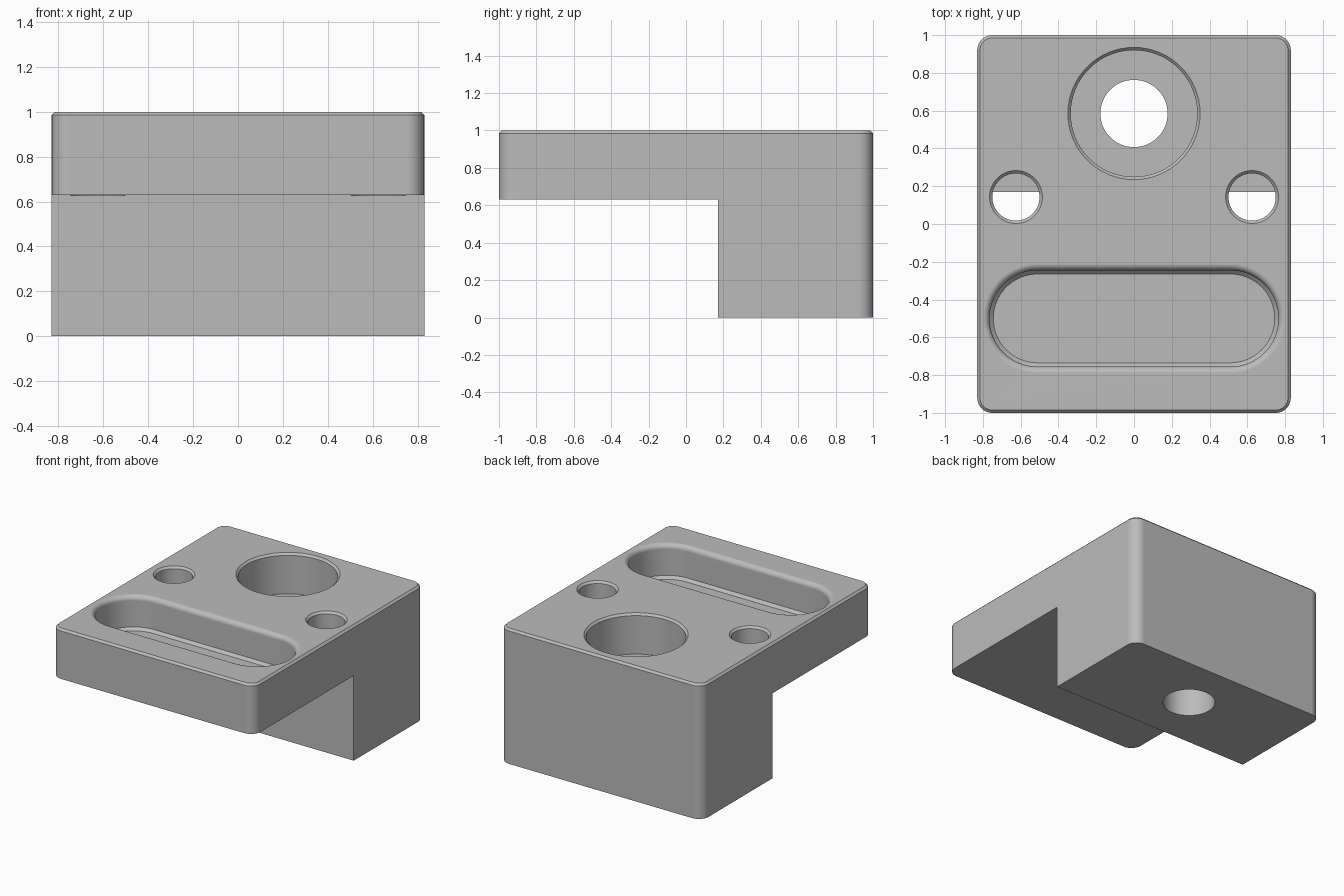
import bpy
import bmesh
import math

if "Cube" in bpy.data.objects:
    bpy.data.objects.remove(bpy.data.objects["Cube"])

GREY = bpy.data.materials.new("plain grey")
GREY.diffuse_color = (0.5, 0.5, 0.5, 1)
GREY.use_nodes = True
GREY.node_tree.nodes["Principled BSDF"].inputs["Base Color"].default_value = GREY.diffuse_color


def outline(hx, hy, r, seg):
    """Rounded rectangle; a circle when hx = hy = r."""
    pts = []
    for k, (sx, sy) in enumerate([(1, 1), (-1, 1), (-1, -1), (1, -1)]):
        for i in range(seg + 1):
            a = math.pi / 2 * (k + i / seg)
            p = (sx * (hx - r) + r * math.cos(a), sy * (hy - r) + r * math.sin(a))
            if not pts or math.dist(p, pts[-1]) > 1e-5:
                pts.append(p)
    if math.dist(pts[0], pts[-1]) < 1e-5:
        pts.pop()
    return pts


def stack(name, hx, hy, r, levels, cx=0, cy=0, seg=16):
    """Loft the outline through (z, outward offset) levels and cap both ends."""
    bm = bmesh.new()
    rings = [[bm.verts.new((cx + x, cy + y, z))
              for x, y in outline(hx + o, hy + o, r + o, seg)] for z, o in levels]
    n = len(rings[0])
    for a, b in zip(rings, rings[1:]):
        for i in range(n):
            j = (i + 1) % n
            bm.faces.new((a[i], a[j], b[j], b[i]))
    bm.faces.new(rings[0][::-1])
    bm.faces.new(rings[-1])
    bmesh.ops.recalc_face_normals(bm, faces=bm.faces)
    mesh = bpy.data.meshes.new(name)
    bm.to_mesh(mesh)
    bm.free()
    mesh.materials.append(GREY)
    ob = bpy.data.objects.new(name, mesh)
    bpy.context.collection.objects.link(ob)
    return ob


# Block with rounded corners and a small top chamfer
body = stack("stepped_block", 0.83, 1.0, 0.08, [(0, 0), (0.985, 0), (1, -0.015)])

# Space under the overhang
bpy.ops.mesh.primitive_cube_add(size=1, location=(0, -0.915, -0.185))
step = bpy.context.object
step.name = "step_cutter"
step.scale = (3, 2.17, 1.63)
cutters = [step]

# Counterbore and through hole
cutters.append(stack("bore_cutter", 0.335, 0.335, 0.335,
                     [(0.70, 0), (0.985, 0), (1.005, 0.02)], cy=0.585))
cutters.append(stack("through_cutter", 0.178, 0.178, 0.178,
                     [(-0.1, 0), (0.8, 0)], cy=0.585))

# Pair of side holes
for side in (-1, 1):
    cutters.append(stack("side_hole_cutter", 0.125, 0.125, 0.125,
                         [(0.628, 0), (0.985, 0), (1.005, 0.02)],
                         cx=side * 0.625, cy=0.143))

# Slot with a chamfered floor and a rounded rim
R = 0.035
rim = [(1 - R + R * math.sin(a), R * (1 - math.cos(a)))
       for a in [math.pi / 2 * i / 6 for i in range(7)]]
cutters.append(stack("slot_cutter", 0.765, 0.255, 0.255,
                     [(0.75, -0.02), (0.77, 0)] + rim + [(1.02, R)], cy=-0.5))

bpy.context.view_layer.objects.active = body
for c in cutters:
    mod = body.modifiers.new(c.name, "BOOLEAN")
    mod.operation = "DIFFERENCE"
    mod.solver = "EXACT"
    mod.object = c
    bpy.context.view_layer.update()
    bpy.ops.object.modifier_apply(modifier=mod.name)
for c in cutters:
    bpy.data.objects.remove(c)

# Smooth curves, crisp edges
bpy.ops.object.select_all(action="DESELECT")
body.select_set(True)
bpy.context.view_layer.objects.active = body
bpy.ops.object.shade_smooth_by_angle(angle=math.radians(30))
wn = body.modifiers.new("flat_faces", "WEIGHTED_NORMAL")
wn.keep_sharp = True
